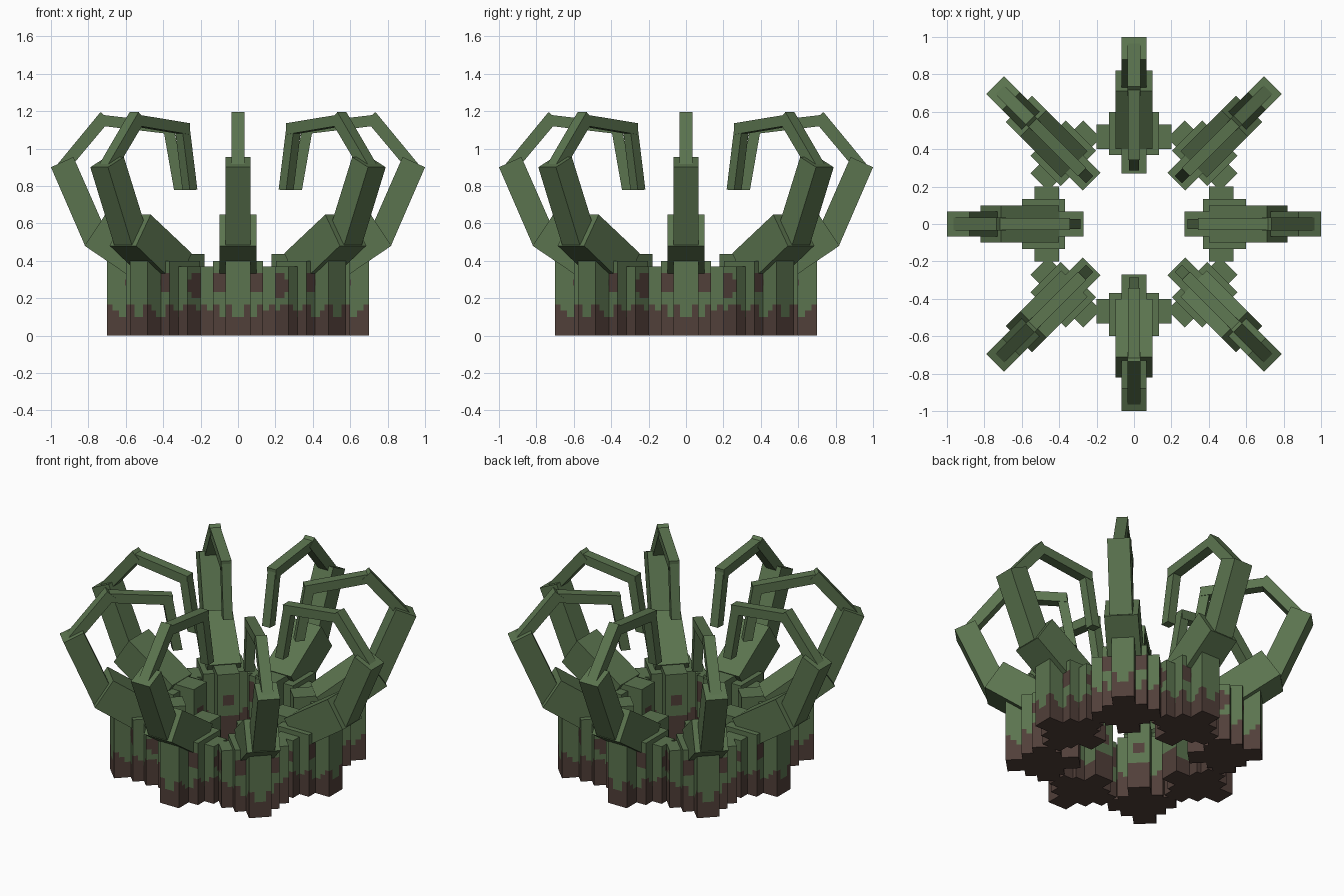
import bpy
import bmesh
from math import cos, sin, pi
from mathutils import Vector

CELL = 1 / 30
CLAWS = 8

cube = bpy.data.objects.get("Cube")
if cube:
    bpy.data.objects.remove(cube)


def material(name, rgb):
    mat = bpy.data.materials.new(name)
    mat.use_nodes = True
    mat.diffuse_color = (*rgb, 1)
    shader = next(n for n in mat.node_tree.nodes if n.type == 'BSDF_PRINCIPLED')
    shader.inputs["Base Color"].default_value = (*rgb, 1)
    shader.inputs["Roughness"].default_value = 0.9
    return mat


green = material("moss_green", (0.105, 0.175, 0.078))
brown = material("earth_brown", (0.082, 0.05, 0.041))


def finish(bm, name):
    bmesh.ops.recalc_face_normals(bm, faces=bm.faces)
    mesh = bpy.data.meshes.new(name)
    bm.to_mesh(mesh)
    bm.free()
    mesh.materials.append(green)
    mesh.materials.append(brown)
    return mesh


def bar(name, corners, half_width):
    """Extrude a side outline of (radius, height) points across the claw."""
    bm = bmesh.new()
    face = bm.faces.new([bm.verts.new((r, -half_width, z)) for r, z in corners])
    grown = bmesh.ops.extrude_face_region(bm, geom=[face])
    moved = [v for v in grown["geom"] if isinstance(v, bmesh.types.BMVert)]
    bmesh.ops.translate(bm, verts=moved, vec=(0, 2 * half_width, 0))
    return finish(bm, name)


def is_brown(p):
    """Mud at the foot with a wavy rim, and round spots above it."""
    t = abs(p.y)
    rim = 0.13 + 0.04 * sin(40 * t + 25 * p.x)
    spot = cos(2 * pi * (3 * t - p.x + 0.3) / 0.45) - 0.3
    return p.z < rim or (p.z < 0.36 and spot > ((p.z - 0.27) / 0.07) ** 2)


def block(name, r_in, r_out, half_width, height):
    """Upright block cut into small cells so that the mud can be painted."""
    bm = bmesh.new()
    bmesh.ops.create_cube(bm, size=1)
    low = Vector((r_in, -half_width, 0))
    size = Vector((r_out - r_in, 2 * half_width, height))
    for v in bm.verts:
        v.co = Vector([low[i] + (v.co[i] + 0.5) * size[i] for i in range(3)])
    for axis in range(3):
        normal = Vector([float(i == axis) for i in range(3)])
        for k in range(1, round(size[axis] / CELL)):
            geom = bm.verts[:] + bm.edges[:] + bm.faces[:]
            bmesh.ops.bisect_plane(bm, geom=geom, plane_co=low + normal * CELL * k,
                                   plane_no=normal)
    for f in bm.faces:
        f.material_index = int(is_brown(f.calc_center_median()))
    return finish(bm, name)


parts = [
    # stepped foot
    block("foot_core", 0.27, 0.70, 0.0667, 0.435),
    block("foot_middle", 0.37, 0.60, 0.133, 0.40),
    block("foot_wing", 0.40, 0.533, 0.20, 0.37),
    # curling arm, from the root to the tip
    bar("arm_root", [(0.40, 0.44), (0.51, 0.27), (0.82, 0.48), (0.71, 0.647)], 0.10),
    bar("arm_lower", [(0.70, 0.545), (0.82, 0.485), (1.0, 0.9), (0.88, 0.955)], 0.0667),
    bar("arm_upper", [(0.92, 0.87), (0.97, 0.91), (0.735, 1.195), (0.685, 1.15)], 0.034),
    bar("arm_bend", [(0.345, 1.075), (0.72, 1.12), (0.727, 1.18), (0.342, 1.135)], 0.031),
    bar("arm_tip", [(0.285, 0.78), (0.342, 0.778), (0.402, 1.12), (0.346, 1.132)], 0.028),
]

# ring of claws, the diagonal ones set slightly further out
for n in range(CLAWS):
    angle = 2 * pi * n / CLAWS
    offset = 0.05 * (n % 2)
    for mesh in parts:
        part = bpy.data.objects.new(f"{mesh.name}_{n + 1}", mesh)
        part.location = (offset * cos(angle), offset * sin(angle), 0)
        part.rotation_euler.z = angle
        bpy.context.collection.objects.link(part)
